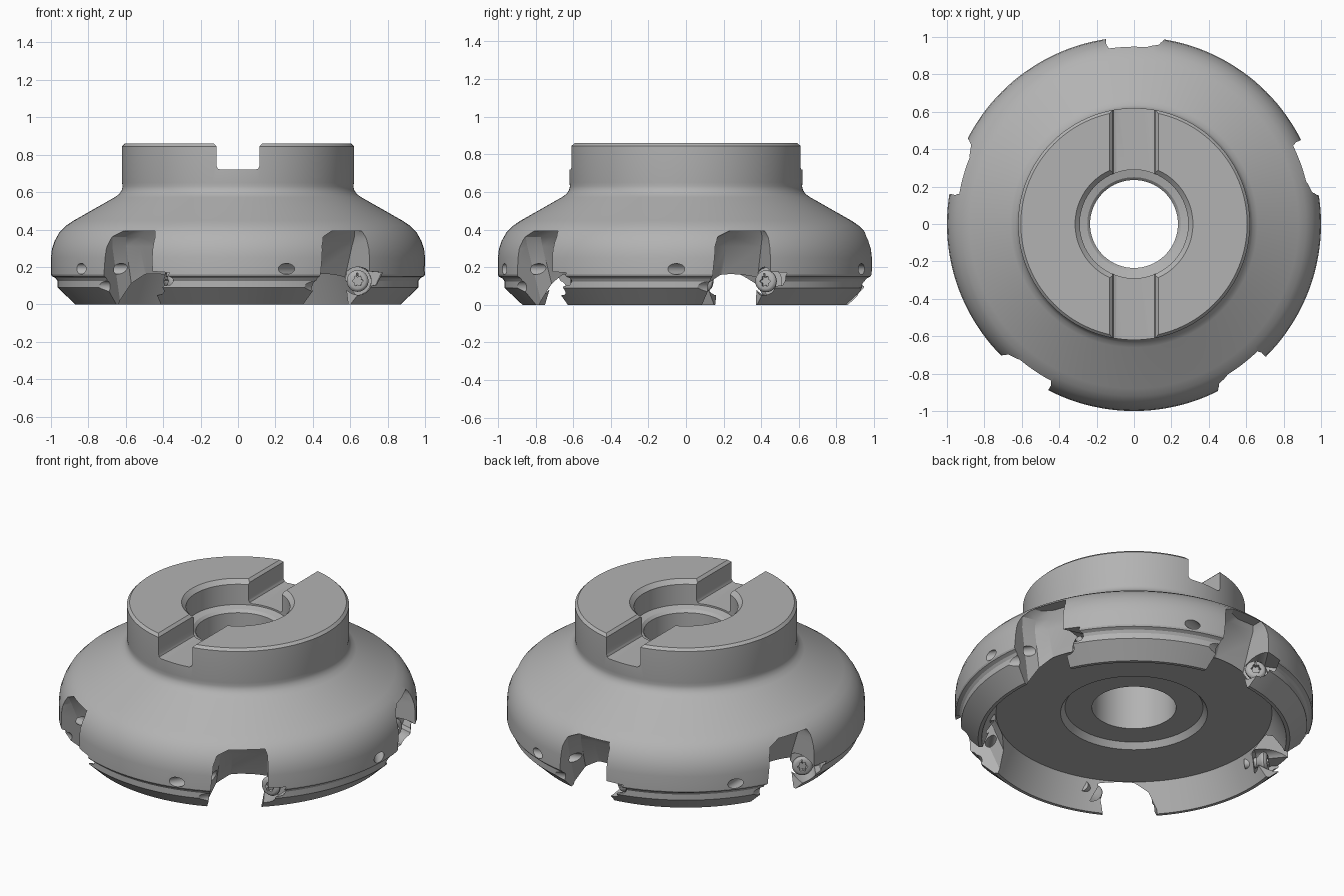
import bpy, bmesh, math
from mathutils import Vector, Matrix

if "Cube" in bpy.data.objects:
    bpy.data.objects.remove(bpy.data.objects["Cube"])

steel = bpy.data.materials.new("steel grey")
steel.diffuse_color = (0.45, 0.45, 0.45, 1)
steel.use_nodes = True
steel.node_tree.nodes["Principled BSDF"].inputs["Base Color"].default_value = steel.diffuse_color


def make(name, bm, mat=True):
    bmesh.ops.recalc_face_normals(bm, faces=bm.faces)
    me = bpy.data.meshes.new(name)
    bm.to_mesh(me)
    bm.free()
    ob = bpy.data.objects.new(name, me)
    bpy.context.collection.objects.link(ob)
    if mat:
        me.materials.append(steel)
    return ob


def lathe(name, profile, seg, closed=True):
    """Revolve a closed (r, z) profile about z; r = 0 points become poles."""
    bm = bmesh.new()
    rings = []
    for r, z in profile:
        if r == 0:
            rings.append([bm.verts.new((0, 0, z))] * seg)
        else:
            rings.append([bm.verts.new((r * math.cos(2 * math.pi * i / seg),
                                        r * math.sin(2 * math.pi * i / seg), z))
                          for i in range(seg)])
    n = len(rings)
    for k in range(n if closed else n - 1):
        a, b = rings[k], rings[(k + 1) % n]
        for i in range(seg):
            j = (i + 1) % seg
            f = list(dict.fromkeys([a[i], a[j], b[j], b[i]]))
            if len(f) > 2:
                bm.faces.new(f)
    return make(name, bm)


def hull(name, pts):
    bm = bmesh.new()
    for p in pts:
        bm.verts.new(p)
    res = bmesh.ops.convex_hull(bm, input=bm.verts)
    junk = [v for v in res["geom_interior"] if isinstance(v, bmesh.types.BMVert)]
    bmesh.ops.delete(bm, geom=junk, context='VERTS')
    return make(name, bm)


def rod(name, p, d, r, length, seg=24):
    """Cylinder starting at p and running along d."""
    p, d = Vector(p), Vector(d).normalized()
    m = Matrix.Translation(p + d * length / 2) @ d.to_track_quat('Z', 'Y').to_matrix().to_4x4()
    bm = bmesh.new()
    bmesh.ops.create_cone(bm, cap_ends=True, segments=seg, radius1=r, radius2=r,
                          depth=length, matrix=m)
    return make(name, bm)


def cut(ob, cutter):
    mod = ob.modifiers.new("cut", 'BOOLEAN')
    mod.operation, mod.solver, mod.object = 'DIFFERENCE', 'EXACT', cutter
    bpy.context.view_layer.update()
    dg = bpy.context.evaluated_depsgraph_get()
    me = bpy.data.meshes.new_from_object(ob.evaluated_get(dg))
    ob.modifiers.clear()
    ob.data = me
    bpy.data.objects.remove(cutter)


def smooth(ob, angle):
    bpy.ops.object.select_all(action='DESELECT')
    ob.select_set(True)
    bpy.context.view_layer.objects.active = ob
    bpy.ops.object.shade_smooth_by_angle(angle=math.radians(angle))


# Cutter body: bore, dished underside, flared skirt and hub
body = lathe("cutter_body", [
    (.235, .20), (.385, .20), (.41, .165), (.77, .165), (.85, 0), (.87, 0),
    (.965, .09), (.965, .125), (.975, .14), (.995, .15), (1, .16), (1, .25),
    (.995, .295), (.98, .34), (.955, .385), (.92, .42), (.88, .447),
    (.66, .572), (.635, .59), (.622, .61), (.617, .63), (.62, .65),
    (.62, .845), (.605, .86), (.315, .86), (.29, .835), (.29, .71),
    (.25, .70), (.235, .685)], 144)

# Drive slot across the hub, with chamfered lips and rounded floor corners
half = [(.095, .72), (.109, .726), (.115, .74), (.115, .845), (.13, .861), (.13, .95)]
slot = [(s * x, y, z) for s in (1, -1) for y in (-.8, .8) for x, z in half if z < .85]
cut(body, hull("slot_cutter", slot))
lip = [(s * x, y, z) for s in (1, -1) for y in (-.8, .8)
       for x, z in ((.115, .845), (.14, .87), (.14, .95))]
cut(body, hull("lip_cutter", lip))

# Chip pocket outline at each height: (z, floor radius, low side, high side)
levels = [(-.03, .70, -.19, .11), (.16, .77, -.16, .152), (.31, .83, -.155, .15),
          (.36, .855, -.135, .148), (.392, .875, -.085, .135)]
pocket = []
for z, f, lo, hi in levels:
    pocket += [(f, hi, z), (f, lo + .11, z), (f + .03, lo + .04, z),
               (f + .10, lo, z), (1.2, lo, z), (1.2, hi, z)]

screw_pos = Vector((.837, .181, .125))
screw_dir = Vector((math.cos(math.radians(-33)), math.sin(math.radians(-33)), 0))
side = Vector((-screw_dir.y, screw_dir.x, 0))

for k in range(5):
    turn = Matrix.Rotation(math.radians(18 + 72 * k), 4, 'Z')
    # Seat recess: round bore plus an arm reaching the rim
    arm = [screw_pos + screw_dir * a + side * b + Vector((0, 0, c))
           for a in (-.02, .4) for b, c in ((-.05, -.05), (.10, -.02), (.13, .045), (-.05, .06))]
    tools = [
        hull("pocket_cutter", pocket),
        rod("seat_cutter", screw_pos - screw_dir * .035, screw_dir, .075, .4),
        hull("seat_arm_cutter", arm),
        rod("coolant_cutter", Vector((.933, -.358, .19)) - Vector((-.3, .87, 0)) * .15,
            (-.3, .87, 0), .029, .42),
        rod("scoop_cutter", (.985, -.29, .09), (-.25, .95, 0), .036, .25),
    ]
    for t in tools:
        t.data.transform(turn)
        cut(body, t)

    # Clamping screw with a rounded head and a star socket
    screw = lathe("clamp_screw_%d" % (k + 1), [
        (0, -.09), (.03, -.09), (.03, -.02), (.052, .005), (.058, .015),
        (.058, .025), (.05, .036), (.042, .04), (0, .04)], 32, closed=False)
    bm = bmesh.new()
    rim = []
    for i in range(24):
        a = 2 * math.pi * i / 24
        r = .025 + .005 * math.cos(6 * a)
        rim.append(bm.verts.new((r * math.cos(a), r * math.sin(a), .018)))
    ext = bmesh.ops.extrude_face_region(bm, geom=[bm.faces.new(rim)])
    for v in ext["geom"]:
        if isinstance(v, bmesh.types.BMVert):
            v.co.z += .05
    cut(screw, make("socket_cutter", bm))
    place = Matrix.Translation(screw_pos) @ screw_dir.to_track_quat('Z', 'Y').to_matrix().to_4x4()
    screw.data.transform(turn @ place)
    smooth(screw, 30)

smooth(body, 25)
